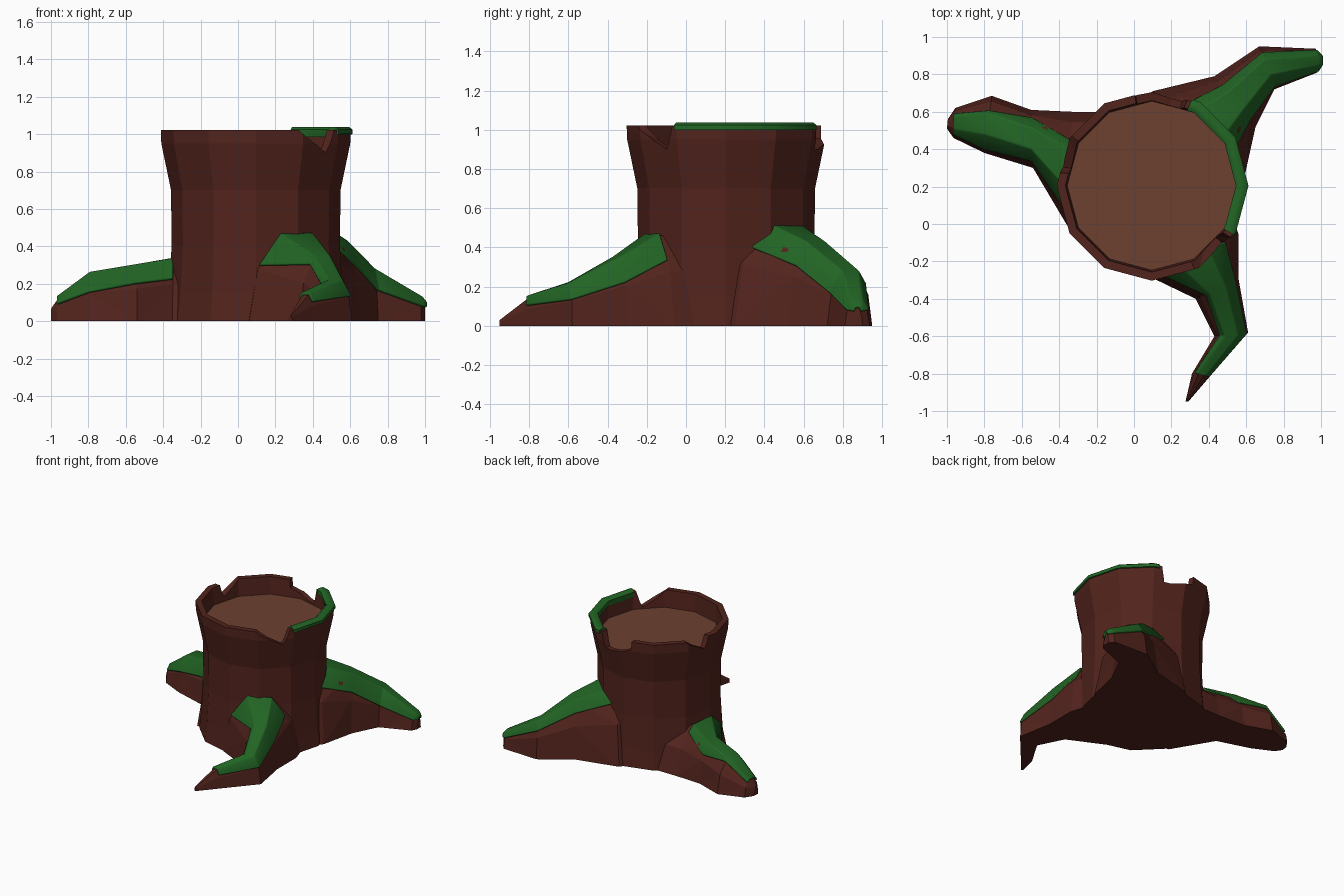
import bpy, bmesh
from math import sin, cos, radians, pi
from mathutils import Vector

if "Cube" in bpy.data.objects:
    bpy.data.objects.remove(bpy.data.objects["Cube"])

CX, CY, SIDES = 0.095, 0.205, 12


def material(name, rgb):
    m = bpy.data.materials.new(name)
    m.diffuse_color = (*rgb, 1)
    m.use_nodes = True
    m.node_tree.nodes["Principled BSDF"].inputs["Base Color"].default_value = m.diffuse_color
    return m


bark = material("bark", (0.085, 0.017, 0.012))
wood = material("cut_wood", (0.15, 0.052, 0.03))
green = material("moss", (0.016, 0.13, 0.018))


def make(name, bm, *mats):
    mesh = bpy.data.meshes.new(name)
    bm.to_mesh(mesh)
    bm.free()
    ob = bpy.data.objects.new(name, mesh)
    bpy.context.collection.objects.link(ob)
    for m in mats:
        mesh.materials.append(m)
    return ob


def polar(deg, r, z):
    """Point on the twelve-sided trunk outline."""
    off = (deg % 30) - 15
    k = r * cos(pi / SIDES) / cos(radians(off))
    return Vector((CX + k * cos(radians(deg)), CY + k * sin(radians(deg)), z))


def loft(bm, rings, closed=True):
    rows = [[bm.verts.new(p) for p in ring] for ring in rings]
    n = len(rows[0])
    for a, b in zip(rows, rows[1:]):
        for i in range(n if closed else n - 1):
            j = (i + 1) % n
            bm.faces.new((a[i], a[j], b[j], b[i]))
    return rows


def boolean(ob, other, op):
    mod = ob.modifiers.new(op, 'BOOLEAN')
    mod.operation, mod.object, mod.solver = op, other, 'EXACT'
    bpy.context.view_layer.objects.active = ob
    bpy.ops.object.modifier_apply(modifier=mod.name)
    bpy.data.objects.remove(other)


# Trunk: flared outside, lip, and recessed cut face
profile = [(0.48, 0), (0.465, 0.15), (0.45, 0.4), (0.453, 0.7),
           (0.505, 0.95), (0.508, 1.022), (0.462, 1.022), (0.452, 0.885)]
bm = bmesh.new()
rows = loft(bm, [[polar(i * 30, r, z) for i in range(SIDES)] for r, z in profile])
bm.faces.new(rows[0])
bm.faces.new(rows[-1]).material_index = 1
bmesh.ops.recalc_face_normals(bm, faces=bm.faces)
stump = make("stump", bm, bark, wood)

# Notches broken out of the rim: (angle, height) outlines
notches = [[(-68, 1.06), (-39, 0.9), (-32, 1.06)],
           [(67, 1.06), (70, 0.9), (77, 0.9), (100, 0.955), (101, 1.06)],
           [(143, 1.06), (168, 0.925), (173, 1.06)]]
for outline in notches:
    bm = bmesh.new()
    for r in (0.4, 0.62):
        for a, z in outline:
            bm.verts.new(polar(a, r, z))
    bmesh.ops.convex_hull(bm, input=bm.verts)
    bmesh.ops.recalc_face_normals(bm, faces=bm.faces)
    boolean(stump, make("notch_cutter", bm, bark), 'DIFFERENCE')

# Roots: each section is left foot, right foot, ridge height
roots = {
    "front": [(-.05, .0, .48, .2, .50), (.06, -.27, .56, -.06, .46),
              (.33, -.4, .56, -.3, .34), (.43, -.6, .61, -.58, .21),
              (.31, -.8, .41, -.81, .14), (.275, -.95, .29, -.95, .03)],
    "left": [(-.15, -.05, -.1, .6, .34), (-.35, -.02, -.33, .6, .325),
             (-.54, .3, -.55, .61, .29), (-.8, .38, -.76, .685, .25),
             (-.965, .46, -.955, .62, .12), (-1, .51, -.995, .56, .07)],
    "back": [(.0, .55, .45, .1, .53), (.1, .71, .59, .25, .52),
             (.43, .79, .65, .52, .42), (.67, .95, .75, .72, .27),
             (.97, .937, .98, .81, .12), (1, .9, 1, .85, .09)],
}
# How far the moss hangs down each side, section by section
hang = {"front": [(.9, .7), (.3, .9), (.5, .95), (.4, .7)],
        "left": [(.8, .3), (.8, .7), (1.0, .2), (.7, .4)],
        "back": [(.4, .6), (.5, .7), (.6, 1.0), (.9, .9), (.5, .5)]}


def section(s):
    l, r, h = Vector((s[0], s[1], 0)), Vector((s[2], s[3], 0)), s[4]
    steps = [(0, 0), (.09, .6), (.34, 1), (.66, 1), (.91, .6), (1, 0)]
    return [l.lerp(r, t) + Vector((0, 0, h * k)) for t, k in steps]


def finish_moss(ob):
    for o in bpy.context.selected_objects:
        o.select_set(False)
    ob.select_set(True)
    bpy.context.view_layer.objects.active = ob
    bpy.ops.object.shade_smooth_by_angle(angle=radians(50))


for name, secs in roots.items():
    rings = [section(s) for s in secs]
    bm = bmesh.new()
    rows = loft(bm, rings)
    bm.faces.new(rows[0])
    bm.faces.new(rows[-1])
    bmesh.ops.triangulate(bm, faces=bm.faces)
    bmesh.ops.recalc_face_normals(bm, faces=bm.faces)
    boolean(stump, make(name + "_root", bm, bark), 'UNION')

    # Moss blanket draped over the root ridge
    strip = []
    for ring, (a, b) in zip(rings[1:], hang[name]):
        strip.append([ring[2].lerp(ring[1], a), ring[2], ring[3],
                      ring[3].lerp(ring[4], b)])
    bm = bmesh.new()
    loft(bm, strip, closed=False)
    bm.normal_update()
    if sum(f.normal.z for f in bm.faces) < 0:
        bmesh.ops.reverse_faces(bm, faces=bm.faces)
    moss = make(name + "_root_moss", bm, green)
    mod = moss.modifiers.new("thickness", 'SOLIDIFY')
    mod.thickness, mod.offset = 0.018, 0.8
    mod = moss.modifiers.new("soft_edge", 'BEVEL')
    mod.width, mod.segments = 0.006, 2
    finish_moss(moss)

# Moss cap along the right side of the rim
cap = [(.452, .985), (.45, 1.025), (.465, 1.037), (.5, 1.037), (.517, 1.025), (.517, 1.0)]
bm = bmesh.new()
rows = loft(bm, [[polar(a, r, z) for r, z in cap]
                 for a in (-31, -28, -15, 0, 15, 30, 45, 60, 65)])
bm.faces.new(rows[0])
bm.faces.new(rows[-1])
bmesh.ops.recalc_face_normals(bm, faces=bm.faces)
finish_moss(make("rim_moss", bm, green))
